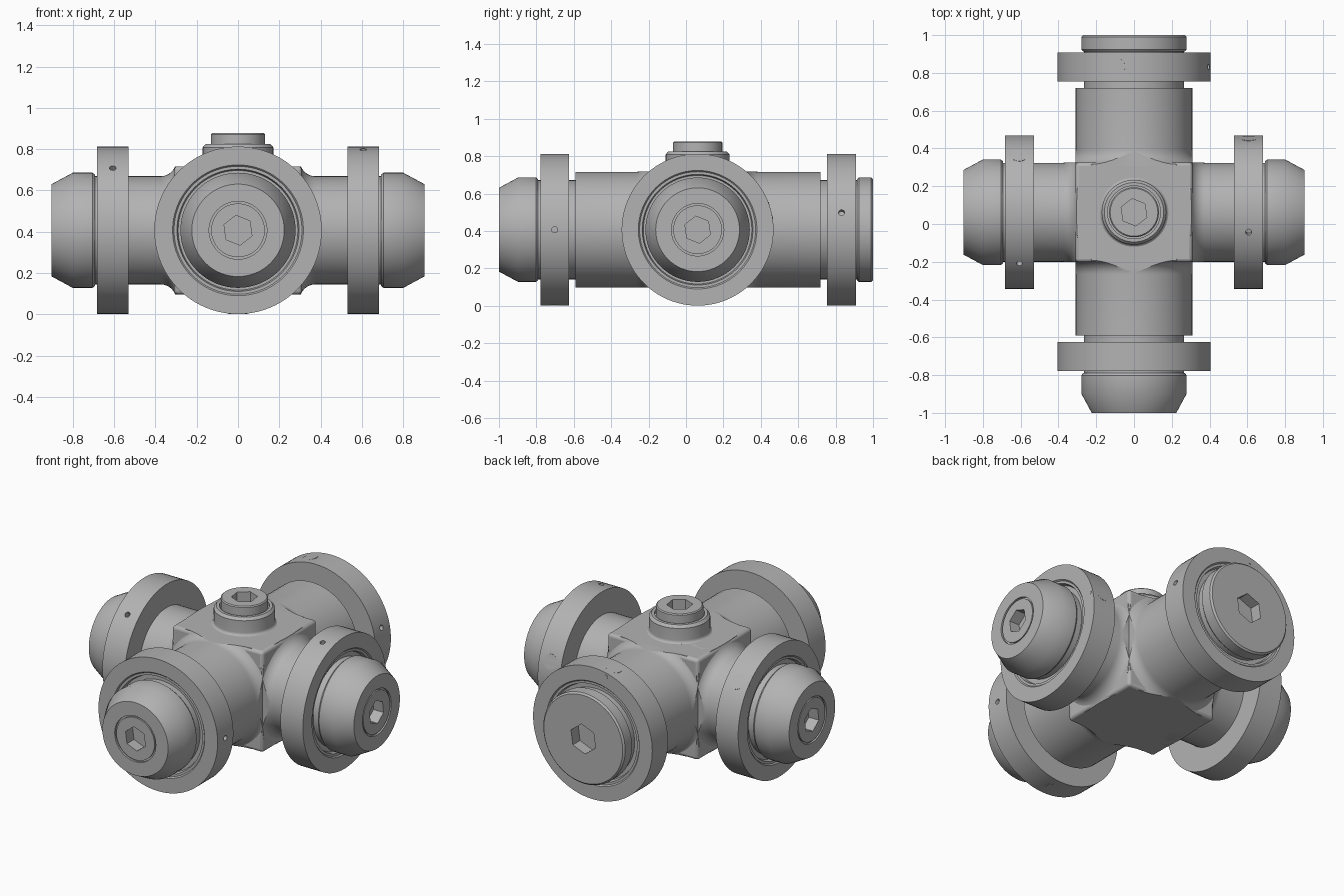
import bpy, bmesh, math
from mathutils import Vector, Matrix

if "Cube" in bpy.data.objects:
    bpy.data.objects.remove(bpy.data.objects["Cube"], do_unlink=True)

CZ = 0.407                      # height of the pipe axes
CROSS = Vector((0, 0.062, CZ))  # where the pipes meet
X, Y, Z = Vector((1, 0, 0)), Vector((0, 1, 0)), Vector((0, 0, 1))
RIM = 0.406

steel = bpy.data.materials.new("grey steel")
steel.use_nodes = True
steel.diffuse_color = (0.45, 0.45, 0.45, 1)
steel.node_tree.nodes["Principled BSDF"].inputs["Base Color"].default_value = steel.diffuse_color


def finish(name, bm, matrix=Matrix()):
    bmesh.ops.recalc_face_normals(bm, faces=bm.faces)
    mesh = bpy.data.meshes.new(name)
    bm.to_mesh(mesh)
    bm.free()
    mesh.transform(matrix)
    mesh.materials.append(steel)
    obj = bpy.data.objects.new(name, mesh)
    bpy.context.collection.objects.link(obj)
    return obj


def smooth(obj):
    bpy.ops.object.select_all(action='DESELECT')
    obj.select_set(True)
    bpy.context.view_layer.objects.active = obj
    bpy.ops.object.shade_smooth_by_angle(angle=math.radians(30))


def frame(origin, axis):
    return Matrix.Translation(origin) @ axis.to_track_quat('Z', 'Y').to_matrix().to_4x4()


def lathe(name, profile, origin, axis, steps=64, closed=False):
    """Turn (radius, distance) points around an axis."""
    bm = bmesh.new()
    verts = [bm.verts.new((r, 0, t)) for r, t in profile]
    edges = [bm.edges.new(p) for p in zip(verts, verts[1:])]
    if closed:
        edges.append(bm.edges.new((verts[-1], verts[0])))
    bmesh.ops.spin(bm, geom=verts + edges, axis=Z, cent=(0, 0, 0),
                   angle=math.tau, steps=steps, use_duplicate=False)
    bmesh.ops.remove_doubles(bm, verts=bm.verts, dist=0.0002)
    obj = finish(name, bm, frame(origin, axis))
    smooth(obj)
    return obj


def prism(name, radius, depth, origin, axis, sides, turn=0.0):
    bm = bmesh.new()
    bmesh.ops.create_cone(bm, cap_ends=True, segments=sides, radius1=radius, radius2=radius,
                          depth=depth, matrix=Matrix.Rotation(turn, 4, 'Z'))
    return finish(name, bm, frame(origin, axis))


def box(name, low, high):
    bm = bmesh.new()
    bmesh.ops.create_cube(bm, size=1)
    low, high = Vector(low), Vector(high)
    for v in bm.verts:
        v.co = (low + high) / 2 + v.co * (high - low)
    return finish(name, bm)


def boolean(obj, cutter, operation):
    mod = obj.modifiers.new(operation.title(), 'BOOLEAN')
    mod.operation, mod.object, mod.solver = operation, cutter, 'EXACT'
    bpy.context.view_layer.objects.active = obj
    bpy.ops.object.modifier_apply(modifier=mod.name)
    bpy.data.objects.remove(cutter, do_unlink=True)
    smooth(obj)


def socket(obj, origin, axis, radius, depth=0.07):
    boolean(obj, prism("socket_cutter", radius, depth * 2, origin, axis, 6, math.radians(8)), 'DIFFERENCE')


def fillet(radius, start, size):
    """Flare from a block face down to a pipe."""
    return [(radius + size * (1 - math.sin(a)), start + size * (1 - math.cos(a)))
            for a in [math.pi / 2 * i / 8 for i in range(9)]]


# Central block
HX, HY, HZ = 0.31, 0.264, 0.31
block = box("centre_block", CROSS - Vector((HX, HY, HZ)), CROSS + Vector((HX, HY, HZ)))
bevel = block.modifiers.new("Rounded edges", 'BEVEL')
bevel.width, bevel.segments = 0.018, 3
smooth(block)

# Pipe arms, flared into the block and trimmed flush with its sides
for side, axis in (("left", X), ("right", -X)):
    arm = lathe(side + "_pipe", [(0, 0), (0.33, 0)] + fillet(0.262, HX - 0.01, 0.075)
                + [(0.262, 0.55), (0.262, 0.69), (0, 0.69)], CROSS, axis)
    boolean(arm, box("trim", CROSS - Vector((1, HY, HZ)), CROSS + Vector((1, HY, HZ))), 'INTERSECT')
for side, axis, end in (("front", -Y, 0.652), ("back", Y, 0.658)):
    arm = lathe(side + "_pipe", [(0, 0), (0.38, 0)] + fillet(0.309, HY - 0.01, 0.075)
                + [(0.309, end), (0.265, end), (0.265, end + 0.2), (0, end + 0.2)], CROSS, axis)
    boolean(arm, box("trim", CROSS - Vector((HX, 1, HZ)), CROSS + Vector((HX, 1, HZ))), 'INTERSECT')

# Flanges: name, outward axis, inner face distance, pin and plug angles, angle reference
flanges = (("left", X, 0.53, 105, 15, Y), ("right", -X, 0.53, 132, 42, Y),
           ("front", -Y, 0.687, 0, 270, X), ("back", Y, 0.693, 13, 103, X))
for side, axis, near, pin, plug, ref in flanges:
    far = near + 0.153
    ring = lathe(side + "_flange", [(0.262, near), (RIM, near), (RIM, far), (0.317, far),
                                    (0.31, far - 0.008), (0.296, far - 0.008), (0.29, far - 0.03),
                                    (0.262, far - 0.03)], CROSS, axis, 96, True)

    def radial(degrees):
        a = math.radians(degrees)
        return ref * math.cos(a) + Z * math.sin(a)

    # Pin hole and flush plugs on the rim and face
    middle = CROSS + axis * (near + 0.077)
    out = radial(pin)
    boolean(ring, prism("pin_cutter", 0.016, 0.08, middle + out * RIM, out, 16), 'DIFFERENCE')
    out = radial(plug)
    prism(side + "_rim_plug", 0.045, 0.006, middle + out * (RIM - 0.0035), out, 24)
    prism(side + "_face_plug", 0.015, 0.004, CROSS + axis * (far - 0.001) + out * 0.38, axis, 16)

# Tapered end knobs with an inset plug and hex socket
for side, axis, base in (("left", X, 0.693), ("right", -X, 0.693), ("front", -Y, 0.852)):
    end = base + 0.21
    knob = lathe(side + "_knob", [(0, base - 0.04), (0.262, base - 0.04), (0.262, base), (0.27, base),
                                  (0.279, base + 0.012), (0.279, base + 0.108), (0.224, end),
                                  (0.14, end), (0.14, end - 0.012), (0.13, end - 0.012),
                                  (0.13, end - 0.002), (0, end - 0.002)], CROSS, axis)
    socket(knob, CROSS + axis * end, axis, 0.073)

# Flat back cap
cap = lathe("back_cap", [(0, 0.81), (0.262, 0.81), (0.262, 0.852), (0.27, 0.852), (0.279, 0.862),
                         (0.279, 0.928), (0.269, 0.938), (0, 0.938)], CROSS, Y)
socket(cap, CROSS + Y * 0.938, Y, 0.09)

# Top boss and plug
top = CROSS + Z * HZ
lathe("top_boss", [(0, -0.03)] + [(r, t) for r, t in fillet(0.171, -0.002, 0.02)]
      + [(0.171, 0.092), (0.157, 0.108), (0.14, 0.108), (0.14, 0.09), (0, 0.09)], top, Z)
plug_body = lathe("top_plug", [(0, 0.08), (0.132, 0.08), (0.132, 0.155), (0.126, 0.161), (0, 0.161)], top, Z)
socket(plug_body, top + Z * 0.161, Z, 0.073)
